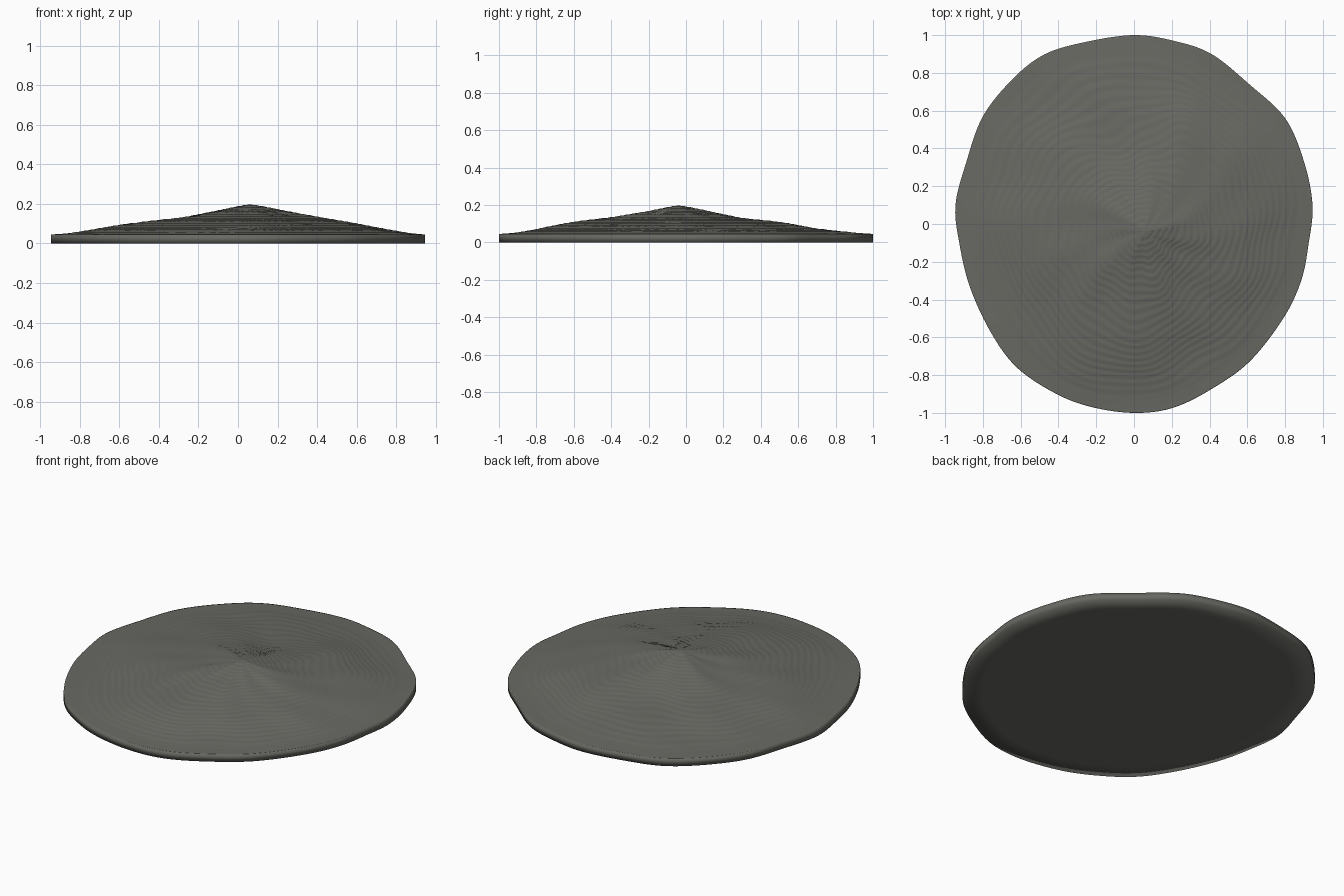
import bpy, bmesh, math
from mathutils import Vector

if "Cube" in bpy.data.objects:
    bpy.data.objects.remove(bpy.data.objects["Cube"])

# Rim outline seen from above (counter-clockwise from the right)
RIM = [(.945, .1), (.90, .33), (.80, .56), (.61, .74), (.41, .90), (.21, .97), (0, 1),
       (-.25, .965), (-.47, .90), (-.64, .77), (-.80, .57), (-.89, .32), (-.945, .1),
       (-.925, -.1), (-.87, -.33), (-.76, -.57), (-.62, -.76), (-.41, -.90), (-.22, -.97),
       (0, -1), (.20, -.975), (.40, -.88), (.61, -.73), (.79, -.50), (.885, -.30), (.925, -.1)]
# Height against distance from the peak (0) to the rim (1)
PROFILE = [(0, .198), (.07, .186), (.2, .160), (.4, .127), (.6, .100),
           (.8, .066), (.92, .050), (1, .045)]
PEAK = Vector((.06, -.04))
RINGS, SUB = 170, 10
STEP = .0065
EDGE = .045


def spline(points, sub):
    """Closed Catmull-Rom curve through the points."""
    p = [Vector(q) for q in points]
    n, out = len(p), []
    for i in range(n):
        a, b, c, d = p[i - 1], p[i], p[(i + 1) % n], p[(i + 2) % n]
        for k in range(sub):
            t = k / sub
            out.append(.5 * (2 * b + (c - a) * t + (2 * a - 5 * b + 4 * c - d) * t * t
                             + (3 * b - a - 3 * c + d) * t ** 3))
    return out


def profile(t):
    for (a, za), (b, zb) in zip(PROFILE, PROFILE[1:]):
        if t <= b:
            return za + (zb - za) * (t - a) / (b - a)
    return EDGE


def bump(x, y, cx, cy, r):
    return math.exp(-((x - cx) ** 2 + (y - cy) ** 2) / (r * r))


def height(x, y, t):
    a = math.atan2(y - PEAK.y, x - PEAK.x)
    fade = min(1, t * 4) * min(1, (1 - t) * 4)
    z = profile(t)
    # gentle irregular ridges, plus the hollow behind the peak
    z += fade * (.004 * math.sin(3 * a + 1) + .003 * math.sin(5 * a + 6 * t)
                 + .0015 * math.sin(11 * a - 9 * t))
    z -= fade * (.022 * bump(x, y, -.15, .42, .26) + .008 * bump(x, y, -.4, .62, .25))
    z += fade * (.010 * bump(x, y, .28, .52, .2) + .006 * bump(x, y, -.55, -.1, .2))
    # terraces
    q = (z - EDGE) / STEP
    n = math.floor(q)
    f = q - n
    s = f * f * f * (f * (6 * f - 15) + 10)
    terraced = EDGE + STEP * (n + s)
    w = .85 * min(1, (1 - t) * 5)
    return max(EDGE, z * (1 - w) + terraced * w)


# Terraced mound with a thin upright rim and flat underside
bm = bmesh.new()
rim = spline(RIM, SUB)
N = len(rim)
loops = []
for r in range(1, RINGS + 1):
    t = r / RINGS
    row = []
    for p in rim:
        q = PEAK.lerp(p, t)
        row.append(bm.verts.new((q.x, q.y, EDGE if r == RINGS else height(q.x, q.y, t))))
    loops.append(row)
for scale in (1, .88):
    loops.append([bm.verts.new((p.x * scale, p.y * scale, 0)) for p in rim])
top = bm.verts.new((PEAK.x, PEAK.y, .196))
for i in range(N):
    j = (i + 1) % N
    bm.faces.new((top, loops[0][i], loops[0][j]))
    for a, b in zip(loops, loops[1:]):
        bm.faces.new((a[i], b[i], b[j], a[j]))
bm.faces.new(loops[-1][::-1])
bmesh.ops.recalc_face_normals(bm, faces=bm.faces[:])
for f in bm.faces:
    f.smooth = True

mesh = bpy.data.meshes.new("terraced_mound")
bm.to_mesh(mesh)
bm.free()
mat = bpy.data.materials.new("stone grey")
mat.diffuse_color = (.14, .14, .125, 1)
mat.use_nodes = True
mat.node_tree.nodes["Principled BSDF"].inputs["Base Color"].default_value = mat.diffuse_color
mesh.materials.append(mat)
obj = bpy.data.objects.new("terraced_mound", mesh)
bpy.context.collection.objects.link(obj)
